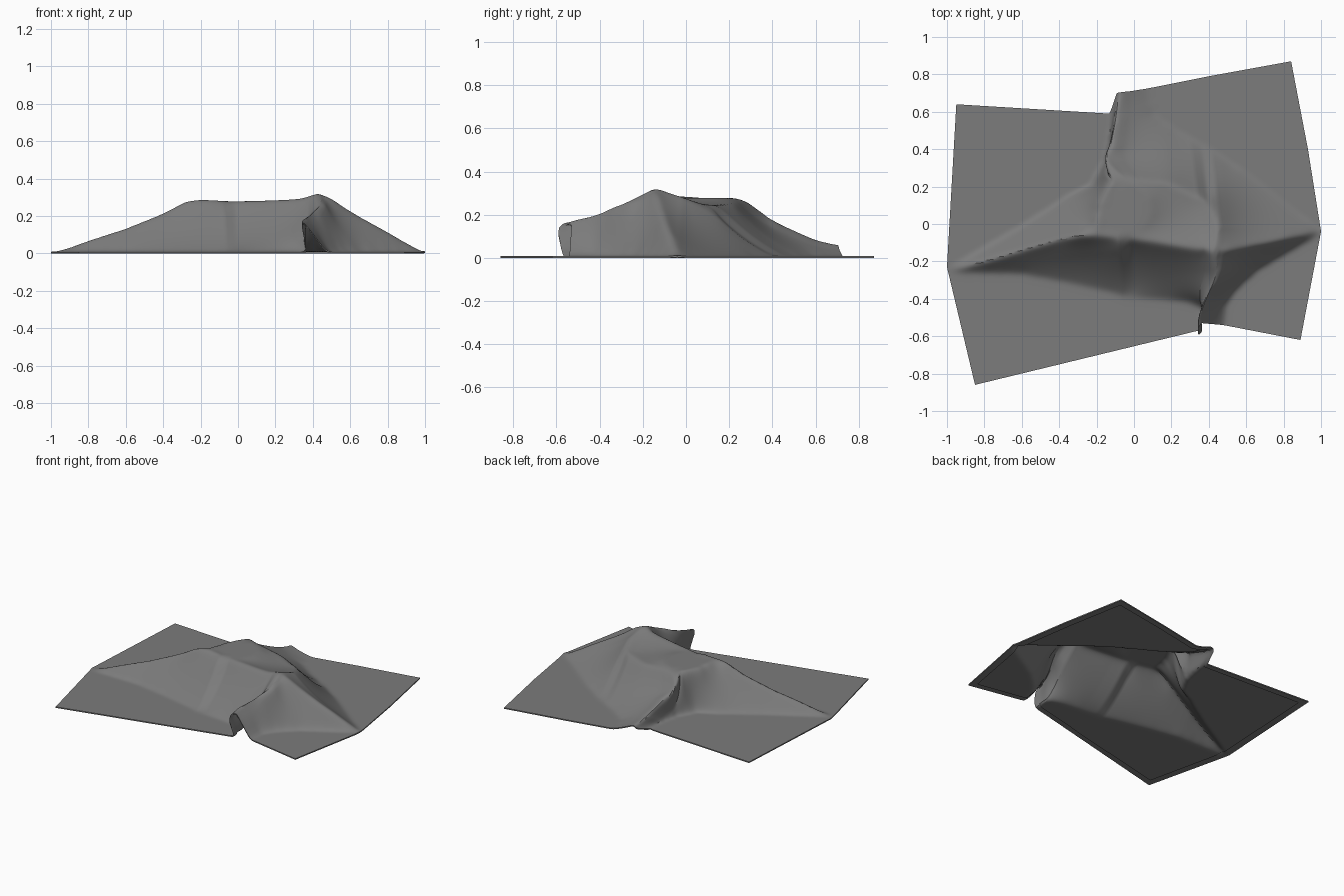
import bpy
import bmesh
from mathutils import Vector
from mathutils.geometry import intersect_point_line

cube = bpy.data.objects.get("Cube")
if cube:
    bpy.data.objects.remove(cube, do_unlink=True)

NU, NV, GROUND, HEM = 150, 130, 0.008, 0.006

# Cloth outline: (parameter, x, y) along each side
FRONT = [(0, -.85, -.86), (.66, .365, -.565), (.69, .40, -.595), (.72, .425, -.53), (1, .89, -.62)]
BACK = [(0, -.95, .64), (.44, -.13, .59), (.47, -.07, .70), (.52, .0, .71), (.74, .4, .79), (1, .84, .87)]
LEFT = [(0, -.85, -.86), (.42, -1, -.23), (1, -.95, .64)]
RIGHT = [(0, .89, -.62), (.39, 1, -.04), (.68, .93, .4), (1, .84, .87)]

# Where the cloth leaves the ground
FOOT = [(-1, -.25), (-.6, -.26), (-.3, -.32), (0, -.39), (.3, -.41), (.37, -.44),
        (.38, -.7), (.43, -.7), (.48, -.42), (.54, -.34), (.66, -.24), (1, -.04),
        (.8, .11), (.62, .25), (.45, .37), (.22, .5), (.1, .58), (.04, .8),
        (-.11, .8), (-.12, .5), (-.15, .33), (-.21, .2), (-.35, .14), (-.6, -.02)]

# Taut ridges and the edge of the flat top, as x, y, z
RIDGES = [
    [(-.98, -.25, 0), (-.8, -.2, .065), (-.6, -.14, .13), (-.4, -.08, .21),
     (-.28, -.06, .275), (-.2, -.06, .28), (0, -.08, .271), (.33, -.13, .285),
     (.43, -.14, .315), (.5, -.14, .288), (.6, -.12, .22), (.8, -.08, .11), (.98, -.04, .005)],
    [(-.2, -.06, .28), (-.19, .1, .275), (-.15, .2, .275), (-.1, .25, .27),
     (-.06, .32, .22), (-.02, .4, .17), (-.05, .6, .078), (-.04, .71, .052)],
    [(.43, -.14, .315), (.455, -.25, .268), (.435, -.4, .205), (.405, -.6, .14)],
    [(-.1, .25, .27), (.06, .23, .255), (.2, .21, .24), (.4, .11, .235), (.45, 0, .27), (.43, -.14, .315)],
]


def along(side, t):
    for a, b in zip(side, side[1:]):
        if t <= b[0]:
            return Vector(a[1:]).lerp(Vector(b[1:]), (t - a[0]) / (b[0] - a[0]))
    return Vector(side[-1][1:])


def patch(u, v):
    f, b, l, r = along(FRONT, u), along(BACK, u), along(LEFT, v), along(RIGHT, v)
    low = along(FRONT, 0).lerp(along(FRONT, 1), u)
    high = along(BACK, 0).lerp(along(BACK, 1), u)
    return f.lerp(b, v) + l.lerp(r, u) - low.lerp(high, v)


def inside(p, poly):
    odd = False
    for (ax, ay), (bx, by) in zip(poly, poly[1:] + poly[:1]):
        if (ay > p.y) != (by > p.y) and p.x < ax + (bx - ax) * (p.y - ay) / (by - ay):
            odd = not odd
    return odd


def ridge_height(p):
    best = None
    for line in RIDGES:
        for a, b in zip(line, line[1:]):
            q, t = intersect_point_line(p, Vector(a[:2]), Vector(b[:2]))
            t = min(1, max(0, t))
            near = Vector(a).lerp(Vector(b), t)
            if (near.xy - p).length < .01 and (best is None or near.z > best):
                best = near.z
    return best


# Fixed heights on ground, ridges and round top; the rest hangs freely
W, H = NU + 1, NV + 1
points = [patch(i / NU, j / NV) for j in range(H) for i in range(W)]
z = [0.0] * len(points)
free = []
for k, p in enumerate(points):
    if not inside(p, FOOT):
        continue
    top = ridge_height(p)
    if (p - Vector((-.04, .08))).length < .14:
        top = .27
    if top is None:
        free.append(k)
        z[k] = .12
    else:
        z[k] = top


def neighbours(k):
    i, j = k % W, k // W
    return (k - 1 if i else k + 1, k + 1 if i < NU else k - 1,
            k - W if j else k + W, k + W if j < NV else k - W)


# Stretch the cloth between its supports with a little sag, then soften the creases
SAG = .00008
links = [(k, neighbours(k)) for k in free]
for step in range(160):
    for k, (a, b, c, d) in links:
        z[k] = max(0, z[k] + 1.75 * ((z[a] + z[b] + z[c] + z[d]) / 4 - SAG - z[k]))
all_links = [neighbours(k) for k in range(len(points))]
for step in range(7):
    z = [.5 * z[k] + .125 * (z[a] + z[b] + z[c] + z[d])
         for k, (a, b, c, d) in enumerate(all_links)]


def ramp(t):
    t = min(1, max(0, t))
    return t * t * (3 - 2 * t)


# Cloth sheet, with the front and back folds leaning over
bm = bmesh.new()
verts = []
for p, h in zip(points, z):
    lean = .45 * ramp((-.25 - p.y) / .3) * ramp((.25 - abs(p.x - .4)) / .1)
    lean += .6 * ramp((p.y - .2) / .2) * ramp((.25 - abs(p.x + .06)) / .15)
    verts.append(bm.verts.new((p.x - lean * h, p.y, h + GROUND)))
for j in range(NV):
    for i in range(NU):
        k = j * W + i
        bm.faces.new((verts[k], verts[k + 1], verts[k + W + 1], verts[k + W]))

# Hem turned under along the border
under = {}


def below(k):
    if k not in under:
        under[k] = bm.verts.new(verts[k].co - Vector((0, 0, HEM + .002)))
    return under[k]


for j in range(NV):
    for i in range(NU):
        if min(i, j, NU - 1 - i, NV - 1 - j) < 4:
            k = j * W + i
            bm.faces.new([below(n) for n in (k + W, k + W + 1, k + 1, k)])
border = [i for i in range(NU)] + [j * W + NU for j in range(NV)]
border += [NV * W + i for i in range(NU, 0, -1)] + [j * W for j in range(NV, 0, -1)]
for a, b in zip(border, border[1:] + border[:1]):
    bm.faces.new((verts[b], verts[a], under[a], under[b]))

mesh = bpy.data.meshes.new("draped_cloth")
bm.to_mesh(mesh)
bm.free()
cloth = bpy.data.objects.new("draped_cloth", mesh)
bpy.context.collection.objects.link(cloth)

# Plain grey fabric
grey = bpy.data.materials.new("grey_fabric")
grey.use_nodes = True
colour = (.2, .2, .2, 1)
grey.diffuse_color = colour
grey.node_tree.nodes["Principled BSDF"].inputs["Base Color"].default_value = colour
mesh.materials.append(grey)

bpy.context.view_layer.objects.active = cloth
cloth.select_set(True)
bpy.ops.object.shade_smooth_by_angle()
